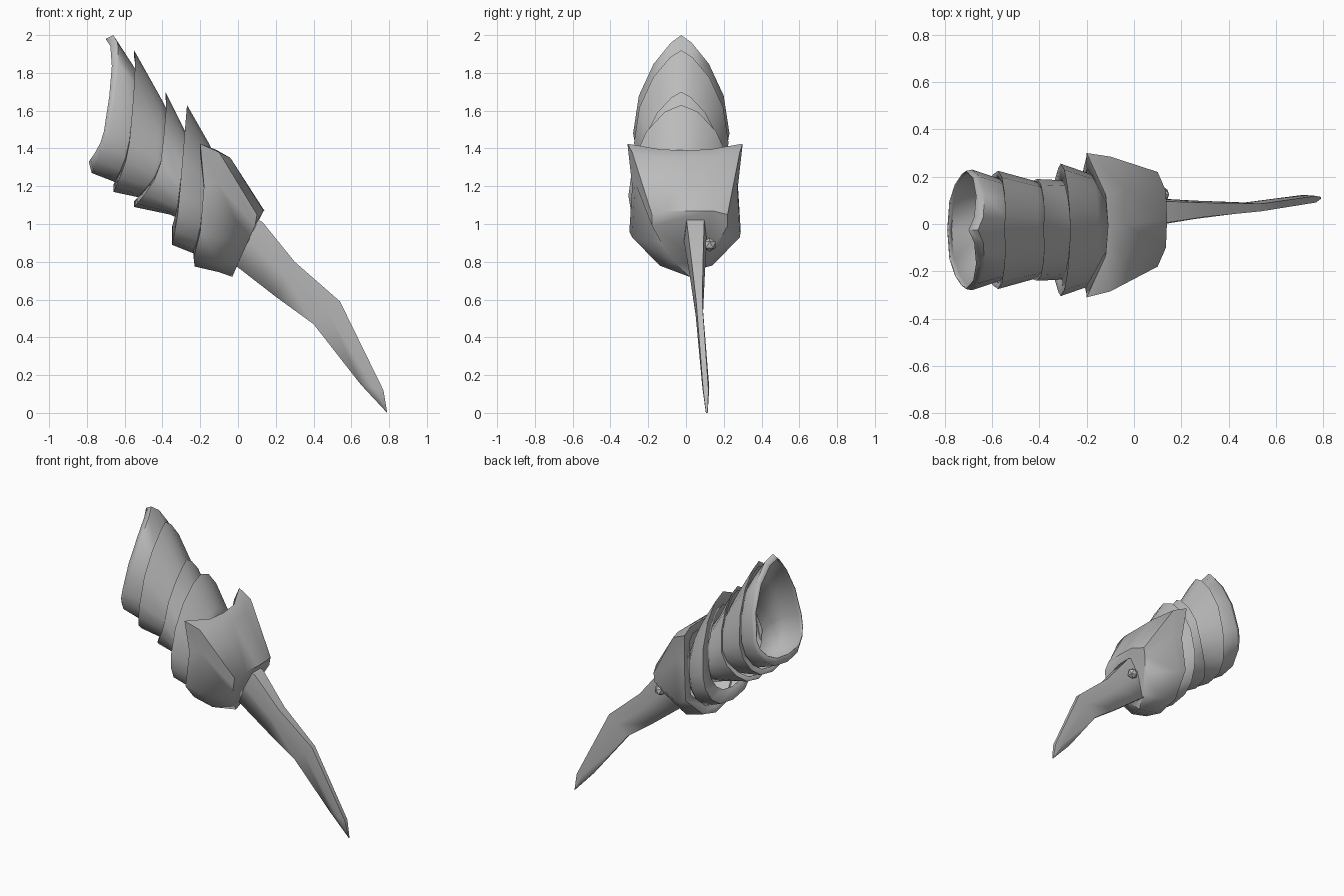
import bpy, bmesh
from math import sin, cos, pi, radians
from mathutils import Vector

if "Cube" in bpy.data.objects:
    bpy.data.objects.remove(bpy.data.objects["Cube"])

steel = bpy.data.materials.new("grey_steel")
steel.use_nodes = True
GREY = (0.5, 0.5, 0.5, 1)
steel.diffuse_color = GREY
steel.node_tree.nodes["Principled BSDF"].inputs["Base Color"].default_value = GREY


def finish(name, bm, angle=40, thickness=0):
    mesh = bpy.data.meshes.new(name)
    bm.to_mesh(mesh)
    bm.free()
    mesh.materials.append(steel)
    ob = bpy.data.objects.new(name, mesh)
    bpy.context.collection.objects.link(ob)
    bpy.ops.object.select_all(action='DESELECT')
    ob.select_set(True)
    bpy.context.view_layer.objects.active = ob
    bpy.ops.object.shade_smooth_by_angle(angle=radians(angle))
    if thickness:
        shell = ob.modifiers.new("thickness", 'SOLIDIFY')
        shell.thickness = thickness
        shell.offset = -1


def loft(rings, cap_start=False, cap_end=False):
    """Skin equal, closed rings running towards +x, outward facing."""
    bm = bmesh.new()
    loops = [[bm.verts.new(p) for p in ring] for ring in rings]
    n = len(loops[0])
    for a, b in zip(loops, loops[1:]):
        for i in range(n):
            j = (i + 1) % n
            bm.faces.new((a[i], a[j], b[j], b[i]))
    if cap_start:
        bm.faces.new(loops[0][::-1])
    if cap_end:
        bm.faces.new(loops[-1])
    return bm


def mirrored(half, mid_y):
    """Close a half ring of (x, half width, z), top to bottom."""
    right = [(x, mid_y - w, z) for x, w, z in half]
    left = [(x, mid_y + w, z) for x, w, z in half[-2:0:-1]]
    return right + left


def inner_lip(half, scale):
    """Copy of a rim, folded inwards."""
    mid_z = (half[0][2] + half[-1][2]) / 2
    return [(x, w * scale, mid_z + (z - mid_z) * scale) for x, w, z in half]


def teardrop(top, side, bottom, point, bulge):
    """Half ring with a pointed crown and a broad, rounded underside."""
    sx, width, sz = side
    half = []
    steps = 8
    for k in range(steps + 1):
        a = pi * k / steps
        upper = k <= steps / 2
        ex, ez = top if upper else bottom
        c = abs(cos(a))
        w = width * sin(a) ** (point if upper else 0.75) if 0 < k < steps else 0
        x = sx + (ex - sx) * (c if upper else c ** 1.5)
        if upper:
            x += bulge * sin(2 * a)
        half.append((x, w, sz + (ez - sz) * c))
    return half


# Overlapping cuffs: lip scale, crown sharpness, bulge, then rings given as
# crown (x, z), side (x, half width, z), underside (x, z)
cuffs = {
    "rear_cuff": (None, 1.6, 0.035, [
        ((-.70, 1.98), (-.71, .25, 1.49), (-.79, 1.33)),
        ((-.66, 2.0), (-.685, .255, 1.48), (-.775, 1.27)),
        ((-.56, 1.84), (-.58, .22, 1.45), (-.62, 1.21)),
        ((-.44, 1.62), (-.45, .18, 1.35), (-.48, 1.2))]),
    "second_cuff": (.9, 1.5, 0.01, [
        ((-.55, 1.92), (-.575, .25, 1.43), (-.66, 1.17)),
        ((-.41, 1.67), (-.43, .21, 1.35), (-.52, 1.14)),
        ((-.30, 1.46), (-.31, .17, 1.25), (-.38, 1.12))]),
    "third_cuff": (.9, 1.5, 0.01, [
        ((-.385, 1.70), (-.41, .215, 1.32), (-.55, 1.09)),
        ((-.28, 1.49), (-.30, .21, 1.2), (-.36, 1.05)),
        ((-.17, 1.34), (-.18, .16, 1.15), (-.25, 1.0))]),
    "front_cuff": (.75, 1.2, 0.0, [
        ((-.27, 1.63), (-.31, .28, 1.15), (-.35, .89)),
        ((-.15, 1.42), (-.18, .235, 1.1), (-.2, .83)),
        ((-.08, 1.25), (-.09, .15, 1.07), (-.1, .9))]),
}
for name, (lip, point, bulge, rings) in cuffs.items():
    halves = [teardrop(*r, point, bulge) for r in rings]
    if lip:
        halves.insert(0, inner_lip(halves[0], lip))
    finish(name, loft([mirrored(h, -.025) for h in halves]), 50, 0.005)

# Faceted hand plate with flared upper corners, folded rim and closed nose
rim = [(-.11, 0, 1.39), (-.12, .13, 1.395), (-.2, .305, 1.425), (-.18, .28, 1.2),
       (-.2, .295, .96), (-.235, .15, .82), (-.23, 0, .775)]
shoulder = [(-.04, 0, 1.35), (-.04, .15, 1.35), (-.1, .285, 1.38), (-.11, .27, 1.22),
            (-.13, .285, .93), (-.1, .14, .78), (-.1, 0, .745)]
nose = [(.14, 0, 1.07), (.135, .12, 1.07), (.1, .2, 1.05), (.09, .2, .99),
        (.05, .15, .9), (0, .07, .79), (-.03, 0, .72)]
plate = [mirrored(inner_lip(rim, .82), -.01), mirrored(rim, -.005),
         mirrored(shoulder, 0), mirrored(nose, .02)]
finish("hand_plate", loft(plate, cap_end=True), 55, 0.005)

# Bent blade: spine (x, z), edge (x, z), centre y, spine and edge thickness
sections = [
    ((.09, 1.03), (-.04, .79), .05, .12, .07),
    ((.13, 1.01), (0, .77), .05, .115, .065),
    ((.3, .8), (.2, .615), .06, .075, .045),
    ((.54, .59), (.4, .47), .07, .04, .03),
    ((.77, .12), (.65, .15), .105, .035, .02),
    ((.79, 0), (.785, .005), .11, .01, .01)]
blade = []
for spine, edge, y, thick, thin in sections:
    s, e = Vector((spine[0], y, spine[1])), Vector((edge[0], y, edge[1]))
    m = s.lerp(e, 0.45)
    out = [(s, thick * .4), (m, thick * .52), (e, thin * .4)]
    blade.append([p - Vector((0, h, 0)) for p, h in out]
                 + [p + Vector((0, h, 0)) for p, h in reversed(out)])
finish("blade", loft(blade, True, True), 80)

# Bolt holding the blade root
bm = bmesh.new()
bmesh.ops.create_icosphere(bm, subdivisions=1, radius=0.037)
bmesh.ops.translate(bm, verts=bm.verts, vec=(.115, .125, .89))
finish("blade_bolt", bm, 30)
